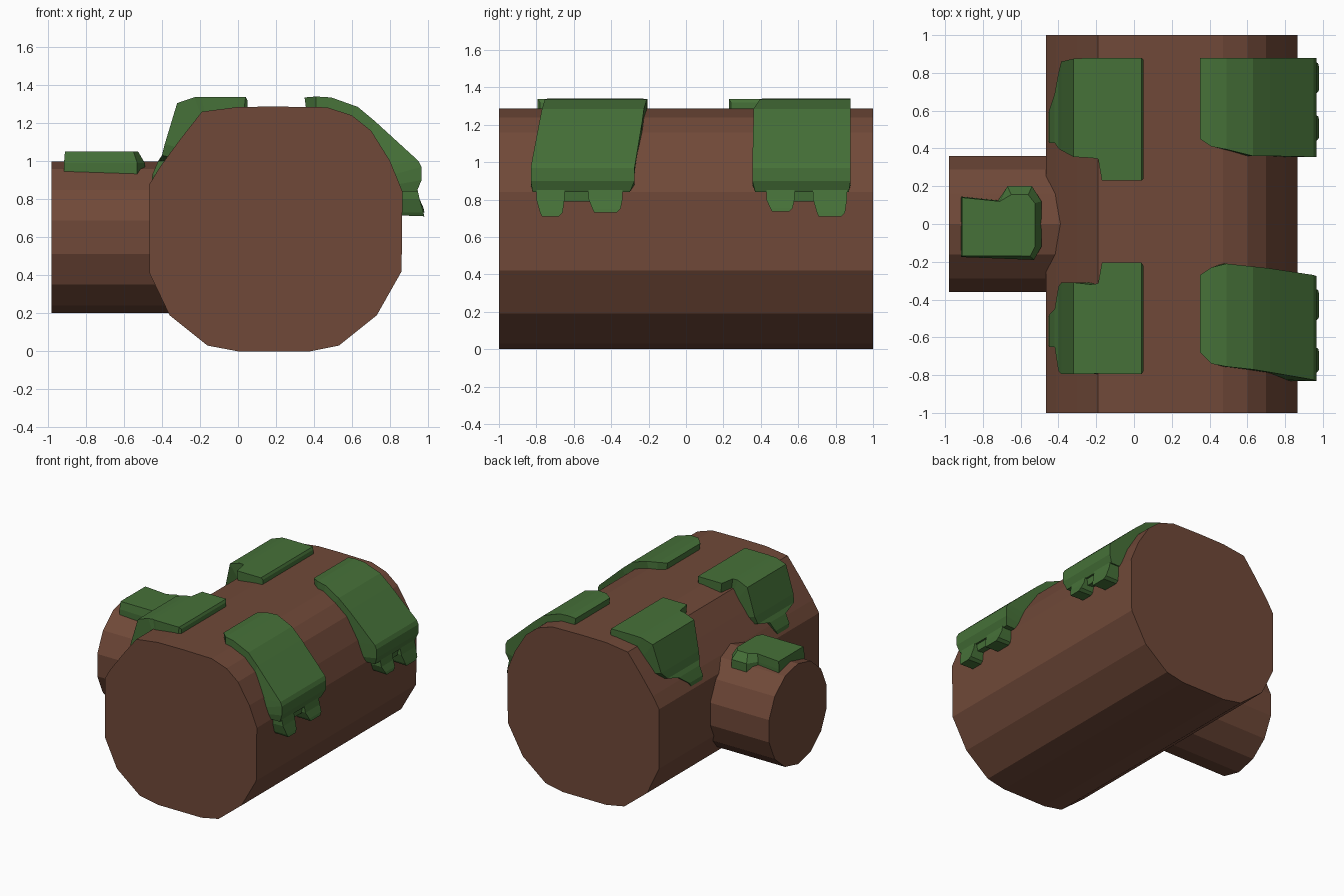
import bpy, bmesh, math


def material(name, rgb):
    m = bpy.data.materials.new(name)
    m.diffuse_color = (*rgb, 1)
    return m


bark = material("bark brown", (0.162, 0.066, 0.040))
moss = material("moss green", (0.061, 0.165, 0.040))


def loft(name, rings, mat):
    """Closed solid skinned through rings with equal point counts."""
    bm = bmesh.new()
    vs = [[bm.verts.new(p) for p in r] for r in rings]
    n = len(vs[0])
    for a, b in zip(vs, vs[1:]):
        for i in range(n):
            j = (i + 1) % n
            bm.faces.new((a[i], a[j], b[j], b[i]))
    bm.faces.new(vs[0])
    bm.faces.new(vs[-1])
    bmesh.ops.recalc_face_normals(bm, faces=bm.faces)
    me = bpy.data.meshes.new(name)
    bm.to_mesh(me)
    bm.free()
    me.materials.append(mat)
    ob = bpy.data.objects.new(name, me)
    bpy.context.collection.objects.link(ob)
    return ob


def strip(name, stations):
    """Moss strip: stations of outer x, z, inner x, z, y from, y to."""
    loft(name, [[(ox, a, oz), (ox, b, oz), (ix, b, iz), (ix, a, iz)]
                for ox, oz, ix, iz, a, b in stations], moss)


# main log
section = [(0, 0), (.38, 0), (.53, .03), (.73, .19), (.86, .42), (.865, .84),
           (.80, 1.0), (.70, 1.16), (.60, 1.24), (.47, 1.283), (.2, 1.287), (0, 1.285),
           (-.19, 1.26), (-.30, 1.12), (-.41, .97), (-.465, .88), (-.465, .41),
           (-.36, .19), (-.16, .03)]
loft("log", [[(x, y, z) for x, z in section] for y in (-1, 1)], bark)

# side branch stub
ring = [(.370 * math.cos(math.tau * (i + .5) / 14), .60 + .39 * math.sin(math.tau * (i + .5) / 14) * 1.02)
        for i in range(14)]
loft("branch_stub", [[(x, y, z) for y, z in ring] for x in (-.98, -.25)], bark)

# moss over the right shoulder: y ranges per station, front and back
right_path = [(.35, 1.335, .36, 1.26), (.41, 1.34, .41, 1.26), (.49, 1.335, .47, 1.26),
              (.63, 1.285, .59, 1.22), (.72, 1.21, .69, 1.14), (.95, 1.0, .79, .98),
              (.965, .97, .82, .93), (.965, .90, .85, .88), (.94, .84, .85, .84)]
front_y = [(-.68, -.27), (-.74, -.23), (-.755, -.21), (-.77, -.225), (-.785, -.235),
           (-.825, -.27), (-.83, -.275), (-.83, -.275), (-.82, -.30)]
back_y = [(.45, .88), (.41, .88), (.395, .88), (.36, .88), (.36, .88),
          (.355, .88), (.355, .88), (.355, .88), (.37, .87)]
for tag, ys in (("front", front_y), ("back", back_y)):
    strip("right_moss_" + tag, [p + y for p, y in zip(right_path, ys)])

# drips below the right moss, with the web joining each pair
for i, (a, b, low) in enumerate([(-.80, -.65, .71), (-.52, -.34, .73),
                                 (.43, .58, .735), (.68, .86, .71)]):
    strip(f"moss_drip_{i + 1}", [(.94, .87, .84, .87, a, b), (.955, .80, .84, .80, a, b),
                                 (.975, low + .02, .84, low + .02, a + .02, b - .01),
                                 (.98, low, .84, low + .005, a + .03, b - .03)])
for i, (a, b) in enumerate([(-.68, -.48), (.54, .72)]):
    strip(f"moss_web_{i + 1}", [(.93, .87, .84, .87, a, b), (.92, .79, .84, .80, a, b)])

# moss over the left shoulder, stepped to follow the notch, ending in a tongue
left_path = [(.05, 1.32, .05, 1.26), (.04, 1.338, .03, 1.26), (-.17, 1.338, -.16, 1.24),
             (-.19, 1.338, -.175, 1.24), (-.23, 1.336, -.19, 1.23), (-.32, 1.305, -.23, 1.18),
             (-.385, 1.09, -.31, 1.07), (-.40, 1.03, -.35, 1.02),
             (-.42, 1.0, -.36, 1.0), (-.45, .93, -.40, .93), (-.455, .88, -.43, .87)]
back_y = [(.24, .87), (.23, .88), (.23, .88), (.345, .88), (.35, .88), (.355, .875),
          (.39, .86), (.40, .80), (.43, .69), (.43, .60), (.45, .57)]
front_y = [(-.78, -.22), (-.795, -.205), (-.795, -.205), (-.79, -.315), (-.795, -.32),
           (-.795, -.31), (-.795, -.31), (-.78, -.33), (-.65, -.45), (-.65, -.48), (-.63, -.51)]
for tag, ys in (("front", front_y), ("back", back_y)):
    strip("left_moss_" + tag, [p + y for p, y in zip(left_path, ys)])

# moss pad on the stub: wider at the base than on top
top = [(-.91, .14), (-.91, -.17), (-.55, -.17), (-.525, -.12), (-.525, .11), (-.56, .155),
       (-.65, .155), (-.71, .12)]
base = [(-.915, .145), (-.915, -.175), (-.53, -.19), (-.49, -.12), (-.49, .12), (-.54, .20),
        (-.67, .20), (-.72, .125)]
loft("stub_moss", [[(x, y, .91) for x, y in base],
                   [(x, y, .99) for x, y in base],
                   [(x, y, 1.05) for x, y in top]], moss)
